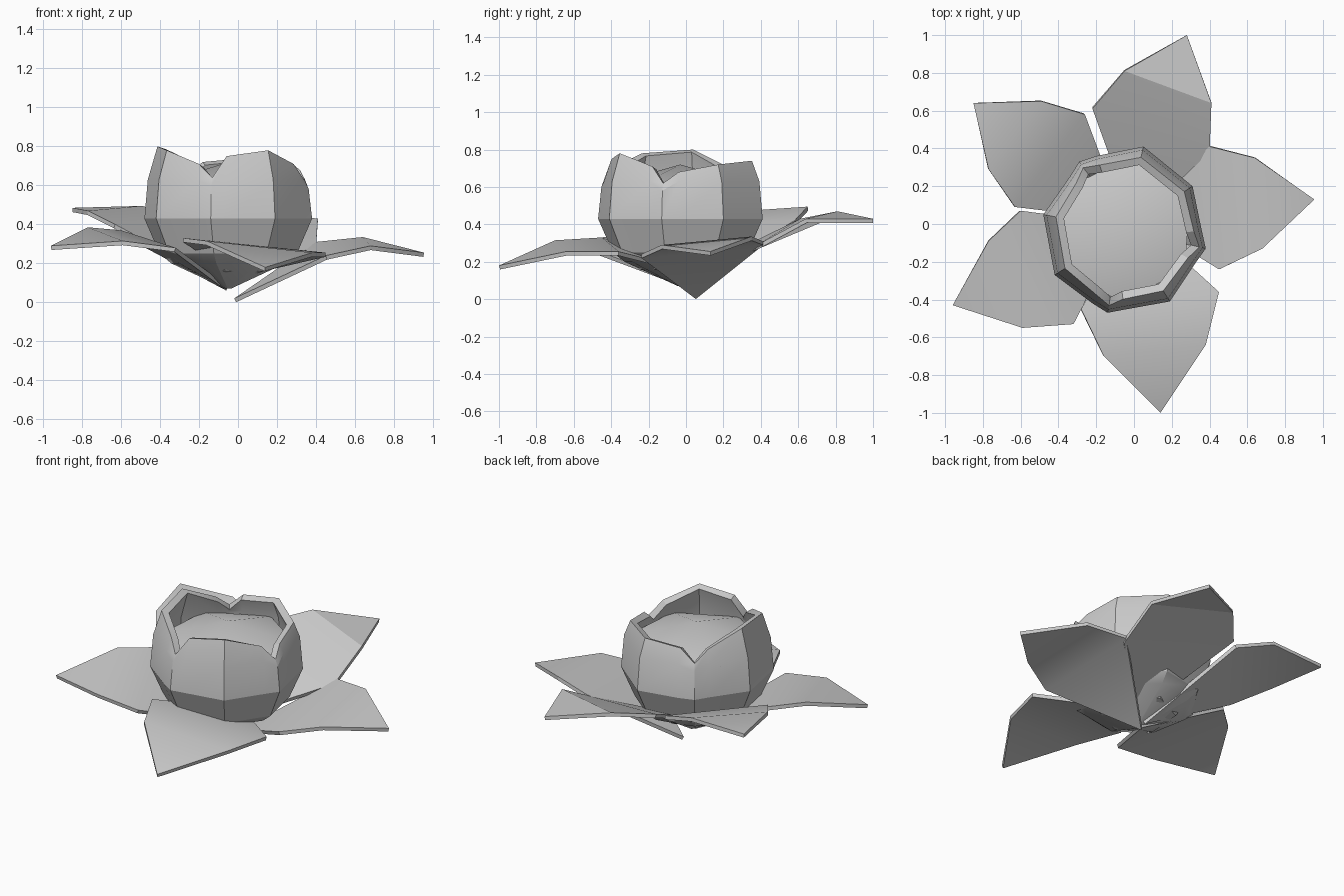
import bpy, bmesh
from math import cos, sin, tau
from mathutils import Vector

if "Cube" in bpy.data.objects:
    bpy.data.objects.remove(bpy.data.objects["Cube"])


def make_part(name, verts, faces, thickness=0.0):
    mesh = bpy.data.meshes.new(name)
    mesh.from_pydata(verts, [], faces)
    obj = bpy.data.objects.new(name, mesh)
    bpy.context.collection.objects.link(obj)
    bpy.ops.object.select_all(action='DESELECT')
    obj.select_set(True)
    bpy.context.view_layer.objects.active = obj
    if thickness:
        shell = obj.modifiers.new("thickness", 'SOLIDIFY')
        shell.thickness = thickness
        shell.offset = -1          # grow to the underside / inside
        bpy.ops.object.modifier_apply(modifier=shell.name)
    bpy.ops.object.shade_smooth_by_angle(angle=0.4)
    return obj


# Spreading outer petals: base, then outline counterclockwise
# (wide corner, shoulder, tip, shoulder, wide corner)
outer = {
    "back": [(0.0, 0.0, 0.13), (0.40, 0.38, 0.29), (0.41, 0.64, 0.43),
             (0.28, 1.0, 0.43), (-0.05, 0.81, 0.47), (-0.22, 0.61, 0.43)],
    "right": [(-0.02, 0.05, 0.02), (0.45, -0.24, 0.24), (0.68, -0.13, 0.29),
              (0.955, 0.13, 0.255), (0.64, 0.35, 0.335), (0.40, 0.41, 0.31)],
    "front": [(0.0, 0.05, 0.15), (-0.28, -0.45, 0.33), (-0.16, -0.70, 0.315),
              (0.14, -1.0, 0.18), (0.38, -0.64, 0.255), (0.45, -0.36, 0.255)],
    "front_left": [(-0.05, 0.0, 0.08), (-0.60, 0.07, 0.37), (-0.77, -0.09, 0.385),
                   (-0.96, -0.43, 0.29), (-0.59, -0.55, 0.315), (-0.32, -0.53, 0.28)],
    "back_left": [(-0.05, 0.02, 0.09), (-0.26, 0.58, 0.42), (-0.49, 0.65, 0.495),
                  (-0.85, 0.64, 0.485), (-0.77, 0.29, 0.47), (-0.63, 0.09, 0.40)],
}
for name, pts in outer.items():
    # tip triangle, middle panel, tapering base triangle
    make_part("outer_petal_" + name, pts, [(0, 1, 5), (1, 2, 4, 5), (2, 3, 4)], 0.022)

# Upright inner petals forming the cup: widest x, y and rim height per column
centre = Vector((-0.05, -0.03))
seam_a, seam_b, seam_c = (-0.14, -0.47, 0.64), (0.38, -0.13, 0.62), (-0.29, 0.33, 0.64)
inner = {
    "front": [seam_a, (-0.06, -0.455, 0.75), (0.19, -0.41, 0.78),
              (0.33, -0.20, 0.71), seam_b],
    "right": [seam_b, (0.36, -0.04, 0.68), (0.31, 0.20, 0.72),
              (0.05, 0.41, 0.74), (-0.20, 0.36, 0.72), seam_c],
    "left": [seam_c, (-0.34, 0.25, 0.71), (-0.48, 0.05, 0.80),
             (-0.42, -0.27, 0.78), (-0.22, -0.42, 0.71), seam_a],
}
for name, cols in inner.items():
    verts, faces = [], []
    for x, y, top in cols:
        out = Vector((x, y)) - centre
        profile = [(0.03, 0.07), (0.68, 0.20), (0.82, 0.25), (1.0, 0.43),
                   (0.96, min(0.63, top - 0.04)), (1 - (top - 0.43) * 0.42, top)]
        for scale, z in profile:
            p = centre + out * scale
            verts.append((p.x, p.y, z))
    n = 6
    for c in range(len(cols) - 1):
        for r in range(n - 1):
            a = c * n + r
            faces.append((a, a + n, a + n + 1, a + 1))
    make_part("inner_petal_" + name, verts, faces, 0.045)

# Closed bud filling the cup: a shallow faceted dome over a rounded body
sides = 6
rings = [(0.22, 0.16), (0.37, 0.40), (0.385, 0.61)]
verts = [(centre.x + r * cos(tau * i / sides + 0.45),
          centre.y + r * sin(tau * i / sides + 0.45), z)
         for r, z in rings for i in range(sides)]
verts += [(centre.x, centre.y, 0.10), (centre.x, centre.y, 0.72)]
bottom, apex = len(verts) - 2, len(verts) - 1
faces = []
for i in range(sides):
    j = (i + 1) % sides
    faces += [(bottom, j, i), (apex, 2 * sides + i, 2 * sides + j)]
    faces += [(k * sides + i, k * sides + j, (k + 1) * sides + j, (k + 1) * sides + i)
              for k in range(len(rings) - 1)]
make_part("centre_bud", verts, faces)
